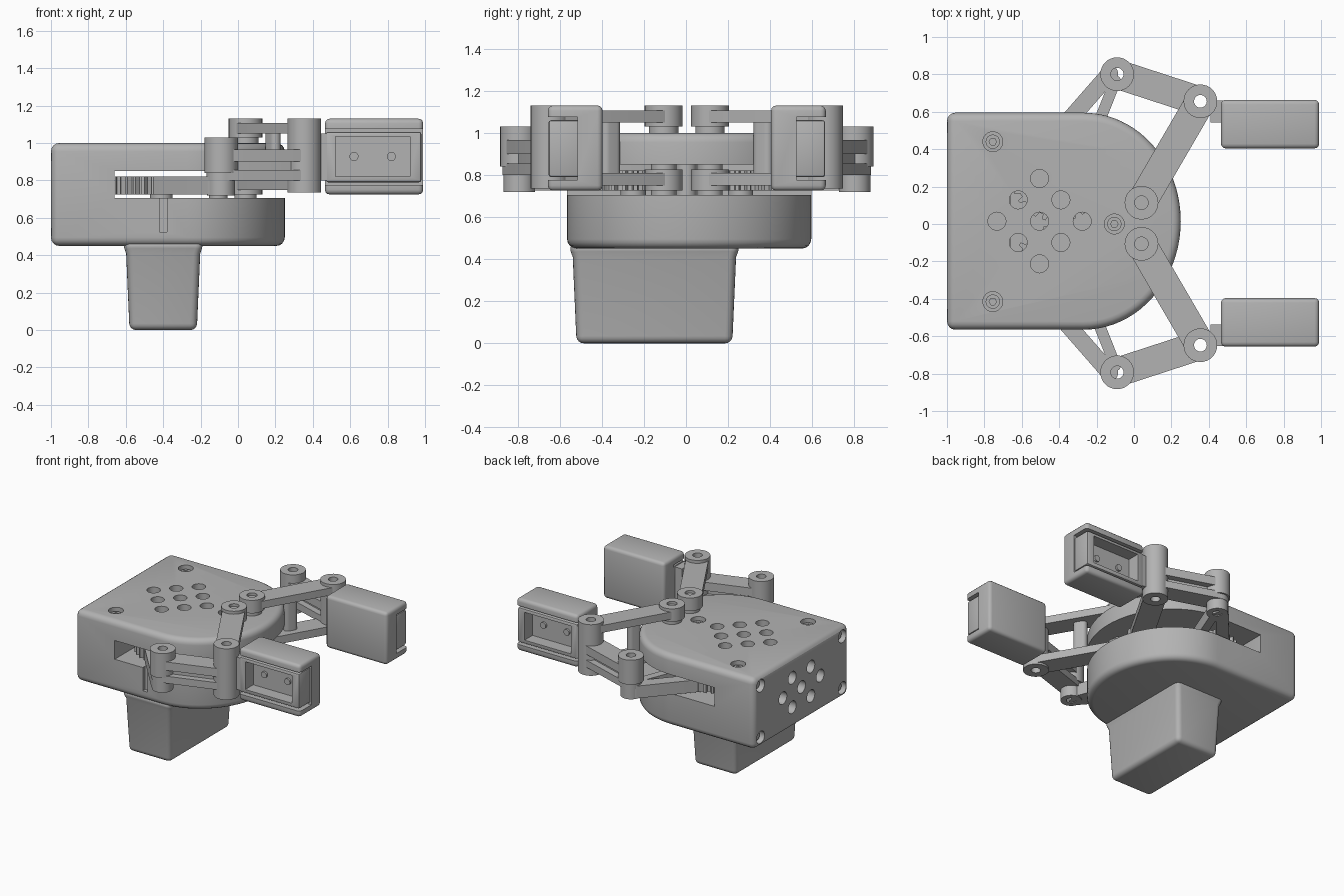
import bpy, bmesh, math
from mathutils import Vector, Matrix

if "Cube" in bpy.data.objects:
    bpy.data.objects.remove(bpy.data.objects["Cube"])

grey = bpy.data.materials.new("plain_grey")
grey.use_nodes = True
grey.diffuse_color = (0.45, 0.45, 0.45, 1)
grey.node_tree.nodes["Principled BSDF"].inputs["Base Color"].default_value = grey.diffuse_color


def finish(name, bm):
    bmesh.ops.recalc_face_normals(bm, faces=bm.faces)
    mesh = bpy.data.meshes.new(name)
    bm.to_mesh(mesh)
    bm.free()
    mesh.materials.append(grey)
    obj = bpy.data.objects.new(name, mesh)
    bpy.context.collection.objects.link(obj)
    return obj


def activate(obj):
    bpy.ops.object.select_all(action='DESELECT')
    obj.select_set(True)
    bpy.context.view_layer.objects.active = obj


def smooth(obj):
    activate(obj)
    bpy.ops.object.shade_smooth_by_angle(angle=math.radians(32))
    return obj


def prism(name, pts, z0, z1):
    bm = bmesh.new()
    face = bm.faces.new([bm.verts.new((x, y, z0)) for x, y in pts])
    top = bmesh.ops.extrude_face_region(bm, geom=[face])
    for v in top["geom"]:
        if isinstance(v, bmesh.types.BMVert):
            v.co.z = z1
    return finish(name, bm)


def box(name, lo, hi):
    x0, x1 = lo[0], hi[0]
    y0, y1 = lo[1], hi[1]
    return prism(name, [(x0, y0), (x1, y0), (x1, y1), (x0, y1)], lo[2], hi[2])


def circle(c, r, n=32):
    return [(c[0] + r * math.cos(math.tau * i / n),
             c[1] + r * math.sin(math.tau * i / n)) for i in range(n)]


def disc(name, c, r, z0, z1):
    return prism(name, circle(c, r), z0, z1)


def link_bar(name, a, b, r, z0, z1):
    """Round-ended bar between two pivots."""
    ang = math.atan2(b[1] - a[1], b[0] - a[0])
    pts = []
    for c, start in ((a, ang + math.pi / 2), (b, ang - math.pi / 2)):
        for i in range(17):
            t = start + math.pi * i / 16
            pts.append((c[0] + r * math.cos(t), c[1] + r * math.sin(t)))
    return prism(name, pts, z0, z1)


def rod(name, start, direction, r, length):
    """Cylinder along any direction."""
    bm = bmesh.new()
    d = Vector(direction)
    mat = Matrix.Translation(Vector(start) + d * length / 2) @ d.to_track_quat('Z', 'Y').to_matrix().to_4x4()
    bmesh.ops.create_cone(bm, cap_ends=True, segments=28, radius1=r, radius2=r, depth=length, matrix=mat)
    return finish(name, bm)


def bevel(obj, width, segments=4):
    m = obj.modifiers.new("round", 'BEVEL')
    m.width, m.segments, m.limit_method, m.angle_limit = width, segments, 'ANGLE', math.radians(40)
    activate(obj)
    bpy.ops.object.modifier_apply(modifier=m.name)
    return obj


def cut(obj, cutters):
    for c in cutters:
        m = obj.modifiers.new("cut", 'BOOLEAN')
        m.operation, m.object, m.solver = 'DIFFERENCE', c, 'EXACT'
        activate(obj)
        bpy.ops.object.modifier_apply(modifier=m.name)
        bpy.data.objects.remove(c)
    return obj


# Housing: square back, round nose, open slot for the gears
MID = 0.015
nose = [(-0.27 + 0.52 * math.sin(t), MID - 0.58 * math.cos(t))
        for t in [math.pi * i / 40 for i in range(41)]]
housing = bevel(prism("housing", [(-1, MID - 0.58)] + nose + [(-1, MID + 0.58)], 0.45, 1.0), 0.045)
cutters = [box("slot", (-0.66, -1, 0.705), (1, 1, 0.85))]
s = 0.114
top_holes = [(i, j) for i in (-2, -1, 0, 1, 2) for j in (-2, -1, 0, 1, 2)
             if (i + j) % 2 == 0 and abs(i) + abs(j) <= 2]
for i, j in top_holes:
    cutters.append(disc("hole", (-0.505 + i * s, MID + j * s), 0.048, 0.8, 1.1))
    if abs(j) < 2:
        cutters.append(rod("hole", (-1.1, MID + i * s, 0.725 + j * s), (1, 0, 0), 0.048, 0.25))
top_screws = [(-0.755, 0.44), (-0.755, -0.415), (-0.105, 0.0)]
back_screws = [(MID + sy * 0.5, 0.725 + sz * 0.2) for sy in (-1, 1) for sz in (-1, 1)]
cutters += [disc("hole", p, 0.053, 0.93, 1.1) for p in top_screws]
cutters += [rod("hole", (-1.1, y, z), (1, 0, 0), 0.048, 0.15) for y, z in back_screws]
cutters += [box("groove", (-0.42, y - 0.03, 0.525), (-0.38, y + 0.03, 0.8)) for y in (MID - 0.58,)]
smooth(cut(housing, cutters))

# Screws in their recesses
for p in top_screws:
    head = disc("top_screw", p, 0.038, 0.92, 0.975)
    smooth(cut(head, [prism("socket", circle(p, 0.02, 6), 0.95, 1)]))
for y, z in back_screws:
    smooth(rod("back_screw", (-0.97, y, z), (1, 0, 0), 0.03, 0.04))
smooth(disc("nose_post", (-0.105, 0), 0.05, 0.7, 0.86))

# Tapered mounting foot with a small flare under the housing
bm = bmesh.new()
rings = []
for z, grow in ((0, 0), (0.41, 0.018), (0.47, 0.04)):
    rings.append([bm.verts.new((-0.4 + sx * (0.18 + grow), -0.15 + sy * (0.37 + grow), z))
                  for sx, sy in ((-1, -1), (1, -1), (1, 1), (-1, 1))])
for a, b in zip(rings, rings[1:]):
    for i in range(4):
        bm.faces.new((a[i], a[(i + 1) % 4], b[(i + 1) % 4], b[i]))
bm.faces.new(rings[0])
bm.faces.new(rings[-1])
smooth(bevel(finish("mounting_foot", bm), 0.035))

# Two mirrored gripper arms
for side, label in ((1, "left"), (-1, "right")):
    def P(x, y):
        return (x, side * y + 0.004)

    def sbox(name, lo, hi):
        ys = sorted((P(0, lo[1])[1], P(0, hi[1])[1]))
        return box(name, (lo[0], ys[0], lo[2]), (hi[0], ys[1], hi[2]))

    A, B, C, D = P(0.04, 0.11), P(0.355, 0.652), P(-0.09, 0.797), P(-0.41, 0.255)

    # Drive gear with a forked crank
    teeth = 28
    gear = [(D[0] + r * math.cos(t), D[1] + r * math.sin(t))
            for i in range(teeth)
            for r, f in ((0.22, 0), (0.22, 0.4), (0.248, 0.55), (0.248, 0.85))
            for t in [math.tau * (i + f + (0.5 if side < 0 else 0)) / teeth]]
    smooth(prism(label + "_gear", gear, 0.725, 0.82))
    smooth(disc(label + "_gear_axle", D, 0.06, 0.7, 0.82))
    smooth(link_bar(label + "_crank_outer", P(-0.55, 0.32), P(-0.13, 0.8), 0.045, 0.725, 0.82))
    smooth(link_bar(label + "_crank_inner", P(-0.29, 0.28), P(-0.1, 0.76), 0.03, 0.725, 0.82))

    # Crank knuckle and the coupler link
    hole = lambda c: [disc("bore", c, 0.034, 0.6, 1.3)]
    smooth(cut(disc(label + "_crank_pin", C, 0.075, 0.72, 0.85), hole(C)))
    smooth(cut(disc(label + "_crank_knuckle", C, 0.09, 0.84, 1.03), hole(C)))
    for z0, z1 in ((0.90, 0.965), (0.80, 0.855)):
        smooth(cut(link_bar(label + "_coupler_rail", C, B, 0.078, z0, z1), hole(C) + hole(B)))
    u = (Vector(B) - Vector(C)).normalized() * 0.08
    smooth(link_bar(label + "_coupler_web", Vector(C) + u, Vector(B) - u, 0.03, 0.82, 0.94))

    # Parallel swing links above and below the housing nose
    for z0, z1, d0, d1 in ((1.05, 1.107, 1.03, 1.13), (0.75, 0.81, 0.725, 0.825)):
        smooth(cut(link_bar(label + "_swing_link", A, B, 0.08, z0, z1), hole(B)))
        smooth(cut(disc(label + "_swing_boss", A, 0.09, d0, d1),
                   [disc("recess", A, 0.036, d1 - 0.02, d1 + 0.1)]))
    smooth(disc(label + "_upper_pivot", A, 0.07, 0.98, 1.04))
    smooth(disc(label + "_lower_pivot", A, 0.06, 0.69, 0.86))
    mid = Vector(A).lerp(Vector(B), 0.47)
    off = (Vector(B) - Vector(A)).normalized() * 0.02
    smooth(link_bar(label + "_swing_brace", mid - off, mid + off, 0.03, 0.78, 1.08))

    # Finger knuckle and its bracket
    smooth(cut(disc(label + "_finger_knuckle", B, 0.09, 0.735, 1.13), hole(B)))
    sbox(label + "_finger_bracket", (0.41, 0.54, 0.80), (0.5, 0.655, 1.05))

    # Finger holder with a recessed window and two screws
    holder = bevel(sbox(label + "_finger_holder", (0.47, 0.50, 0.79), (0.98, 0.657, 1.06)), 0.012, 2)
    smooth(cut(holder, [sbox("window", (0.52, 0.56, 0.82), (0.92, 0.8, 1.035))]))
    for x in (0.62, 0.82):
        smooth(rod(label + "_holder_screw", (x, P(0, 0.55)[1], 0.928), (0, side, 0), 0.024, 0.025))

    # Soft grip pad wrapped around the holder
    pad = bevel(sbox(label + "_grip_pad", (0.465, 0.40, 0.725), (0.99, 0.66, 1.13)), 0.025, 3)
    smooth(cut(pad, [sbox("channel", (0.3, 0.52, 0.775), (1.2, 0.8, 1.075))]))
